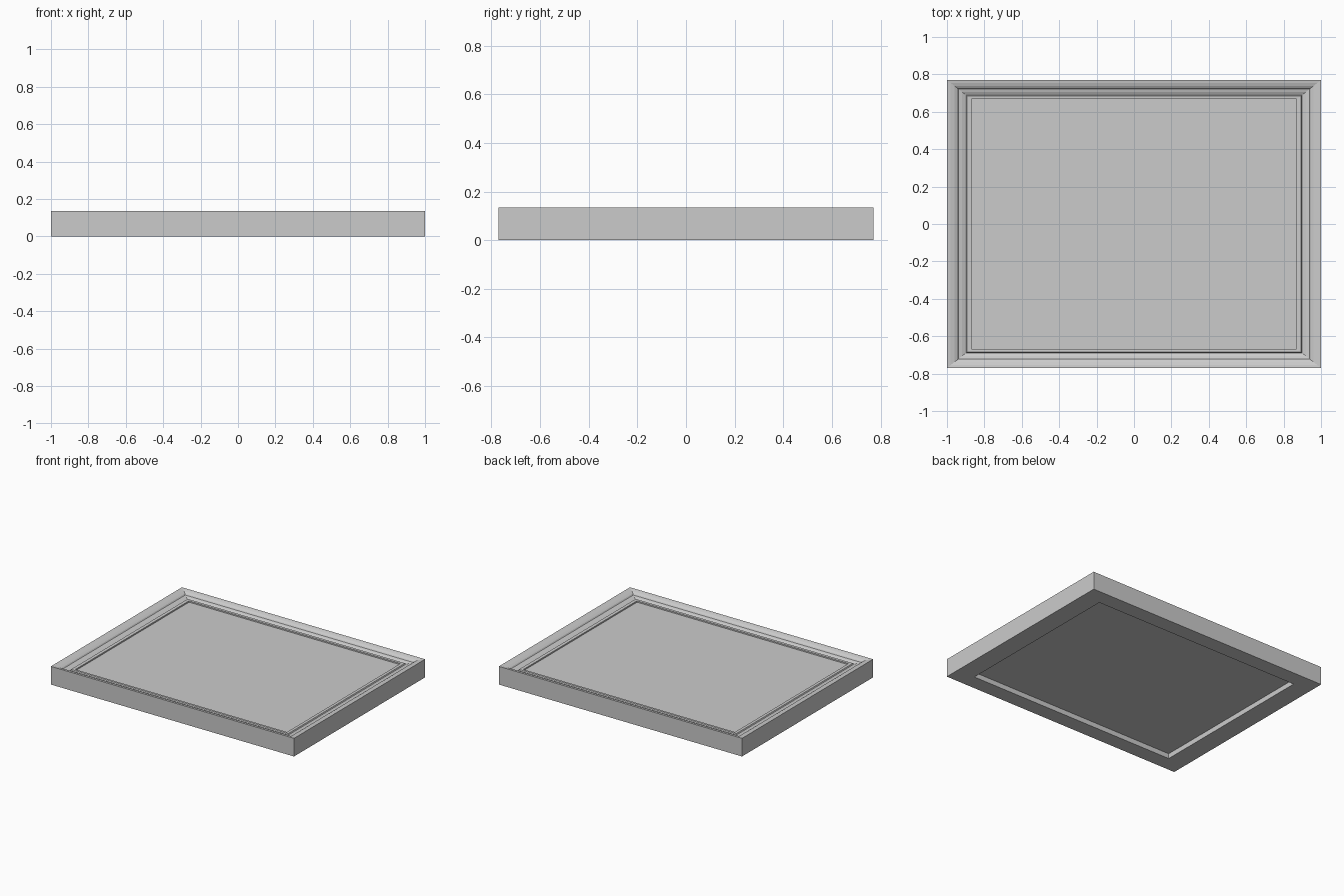
import bpy
import bmesh

old = bpy.data.objects.get("Cube")
if old:
    bpy.data.objects.remove(old, do_unlink=True)

HALF_X, HALF_Y = 1.0, 0.77      # outer half sizes
RAIL_X, RAIL_Y = 0.13, 0.103    # rail widths, mitred at the corners

grey = bpy.data.materials.new("plain_grey")
grey.use_nodes = True
grey.diffuse_color = (0.6, 0.6, 0.6, 1)
grey.node_tree.nodes["Principled BSDF"].inputs["Base Color"].default_value = (0.6, 0.6, 0.6, 1)


def finish(bm, name):
    bmesh.ops.recalc_face_normals(bm, faces=bm.faces)
    mesh = bpy.data.meshes.new(name)
    bm.to_mesh(mesh)
    bm.free()
    mesh.materials.append(grey)
    obj = bpy.data.objects.new(name, mesh)
    bpy.context.collection.objects.link(obj)
    return obj


def ring(bm, inset, z):
    """Rectangle of four vertices, inset by a fraction of the rail width."""
    x, y = HALF_X - inset * RAIL_X, HALF_Y - inset * RAIL_Y
    return [bm.verts.new((sx * x, sy * y, z))
            for sx, sy in ((-1, -1), (1, -1), (1, 1), (-1, 1))]


# Moulded frame: cross-section as (fraction across the rail, height)
profile = [
    (0, 0), (0, 0.135),
    (0.15, 0.133), (0.3, 0.128), (0.42, 0.12),     # rounded outer shoulder
    (0.47, 0.112), (0.62, 0.108), (0.75, 0.101),   # step and shallow valley
    (0.79, 0.101), (0.82, 0.109), (1, 0.108),      # inner bead
    (1, 0.037), (1.12, 0.037), (1.12, 0),          # support lip underneath
]
bm = bmesh.new()
rings = [ring(bm, f, z) for f, z in profile]
for a, b in zip(rings, rings[1:] + rings[:1]):
    for i in range(4):
        j = (i + 1) % 4
        bm.faces.new((a[i], a[j], b[j], b[i]))
finish(bm, "moulded_frame")

# Flat panel held inside the frame
bm = bmesh.new()
low, high = ring(bm, 0.97, 0.037), ring(bm, 0.97, 0.098)
bm.faces.new(low)
bm.faces.new(high)
for i in range(4):
    j = (i + 1) % 4
    bm.faces.new((low[i], low[j], high[j], high[i]))
finish(bm, "centre_panel")
